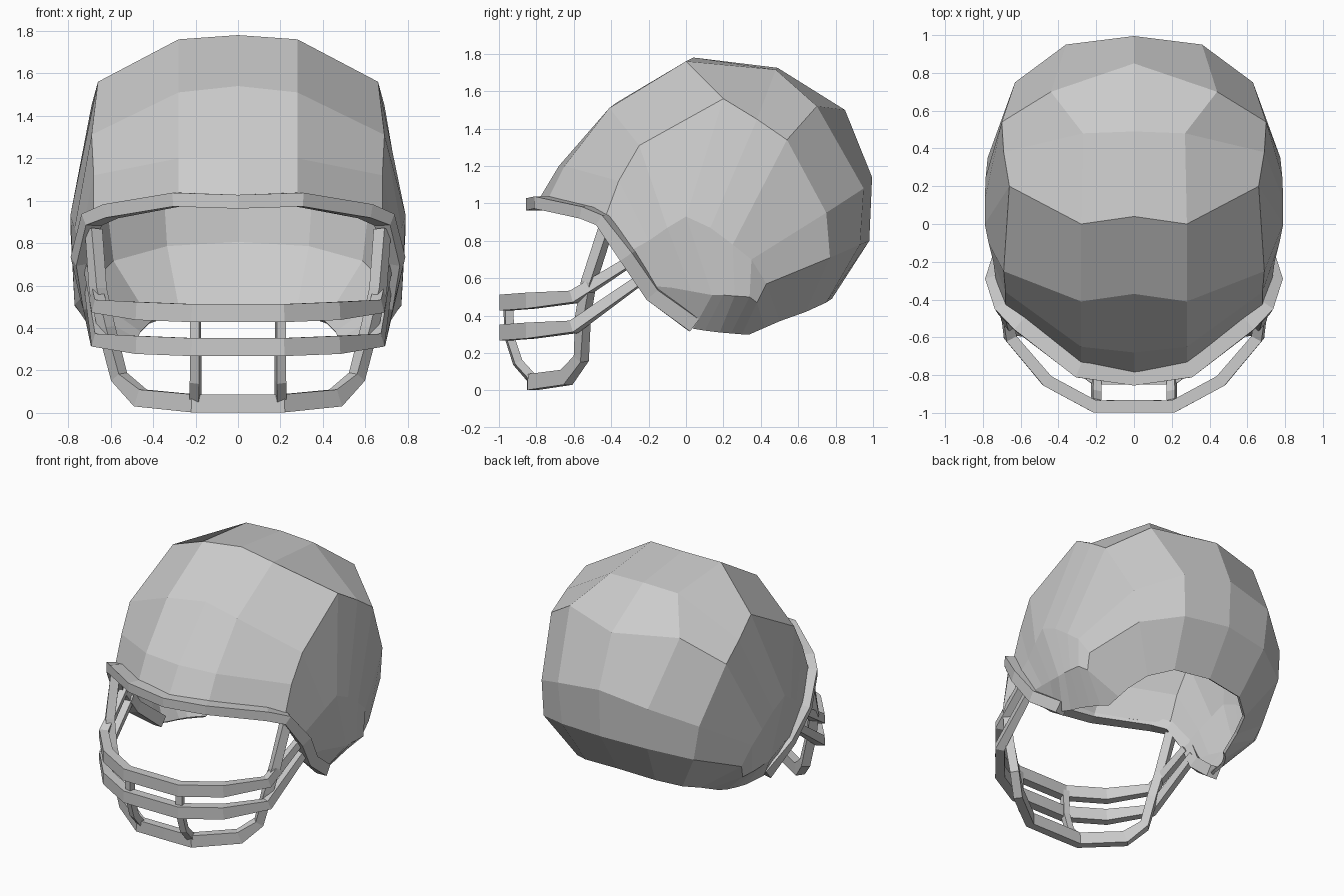
import bpy
import bmesh
from mathutils import Vector

if "Cube" in bpy.data.objects:
    bpy.data.objects.remove(bpy.data.objects["Cube"])


def make_object(name, bm):
    mesh = bpy.data.meshes.new(name)
    bm.to_mesh(mesh)
    bm.free()
    obj = bpy.data.objects.new(name, mesh)
    bpy.context.collection.objects.link(obj)
    return obj


def mirrored(half):
    """Extend a path that starts on x = 0 to both sides."""
    return [(-x, y, z) for x, y, z in reversed(half[1:])] + half


def sweep(name, path, sizes):
    """Rectangular bar; sizes = (outward depth, width) for each point."""
    pts = [Vector(p) for p in path]
    bm = bmesh.new()
    rings = []
    for i, p in enumerate(pts):
        a = (p - pts[i - 1]).normalized() if i else Vector()
        b = (pts[i + 1] - p).normalized() if i < len(pts) - 1 else Vector()
        t = (a + b).normalized()
        out = Vector((p.x, p.y, 0)).normalized()
        out = (out - t * out.dot(t)).normalized()
        side = t.cross(out)
        d, w = sizes[i]
        rings.append([bm.verts.new(p + out * d / 2 * u + side * w / 2 * v)
                      for u, v in ((-1, -1), (1, -1), (1, 1), (-1, 1))])
    for r, s in zip(rings, rings[1:]):
        for k in range(4):
            bm.faces.new((r[k], r[(k + 1) % 4], s[(k + 1) % 4], s[k]))
    bm.faces.new(rings[0][::-1])
    bm.faces.new(rings[-1])
    bmesh.ops.recalc_face_normals(bm, faces=bm.faces[:])
    return make_object(name, bm)


# Shell: ribs run from the front rim over the crown to the rear bottom edge
centre = [(0, -.80, 1.0), (0, -.68, 1.2), (0, -.37, 1.54), (0, .04, 1.78), (0, .49, 1.725),
          (0, .85, 1.5), (0, .995, 1.14), (0, .98, .80), (0, .78, .49)]
crown = [(.28, -.75, 1.0), (.28, -.65, 1.2), (.28, -.41, 1.51), (.28, 0, 1.76), (.27, .48, 1.715),
         (.44, .70, 1.52), (.36, .95, 1.08), (.34, .93, .78), (.28, .75, .47)]
upper = [(.68, -.43, .93), (.68, -.36, 1.12), (.69, -.25, 1.31), (.66, .20, 1.56), (.69, .38, 1.45),
         (.70, .54, 1.34), (.63, .75, .95), (.60, .77, .71), (.42, .64, .42)]
flank = [(.73, -.31, .74), (.745, -.20, .80), (.77, -.10, .87), (.79, 0, .93), (.79, .13, .87),
         (.785, .25, .78), (.775, .35, .70), (.745, .43, .57), (.47, .50, .37)]
low = [(.715, -.20, .56), (.73, -.08, .55), (.75, .03, .53), (.77, .14, .51), (.77, .20, .51),
       (.77, .26, .505), (.765, .34, .50), (.72, .38, .47), (.485, .42, .335)]
jaw = [(.69, -.15, .50), (.68, -.09, .44), (.66, -.03, .39), (.65, .04, .33), (.63, .10, .32),
       (.61, .18, .31), (.58, .24, .305), (.54, .30, .30), (.50, .34, .30)]
half = [centre, crown, upper, flank, low, jaw]
ribs = [[(-x, y, z) for x, y, z in r] for r in half[:0:-1]] + half
bm = bmesh.new()
grid = [[bm.verts.new(p) for p in rib] for rib in ribs]
for r, s in zip(grid, grid[1:]):
    for j in range(len(r) - 1):
        bm.faces.new((r[j], s[j], s[j + 1], r[j + 1]))
shell = make_object("helmet_shell", bm)
solid = shell.modifiers.new("thickness", 'SOLIDIFY')
solid.thickness = .02
solid.offset = -1

# Rim trim around the face opening, broader down the jaw
trim = mirrored([(0, -.81, .995), (.29, -.77, 1.005), (.60, -.53, .95), (.69, -.44, .91),
                 (.74, -.31, .72), (.70, -.18, .52), (.655, .04, .35)])
brow, side = (.09, .065), (.075, .08)
sweep("rim_trim", trim, [side] * 3 + [brow] * 7 + [side] * 3)

# Two horizontal guard bars, thinner where they reach the shell
for name, z, end in (("upper_guard_bar", .47, (.70, -.30, .69)),
                     ("lower_guard_bar", .31, (.70, -.22, .61))):
    path = mirrored([(0, -.965, z), (.21, -.965, z), (.46, -.83, z + .01),
                     (.655, -.60, z + .03), end])
    thick, mid, thin = (.065, .085), (.06, .065), (.045, .05)
    sweep(name, path, [thin, mid] + [thick] * 5 + [mid, thin])

# Chin loop rising to the rim on both sides
chin = mirrored([(0, -.82, .045), (.21, -.82, .045), (.46, -.64, .07), (.56, -.56, .17),
                 (.62, -.55, .40), (.66, -.52, .58), (.68, -.43, .86)])
sweep("chin_loop", chin, [(.06, .06)] * 4 + [(.06, .085)] * 5 + [(.06, .06)] * 4)

# Upright bars joining the guard bars to the chin loop
for sx, label in ((-1, "left"), (1, "right")):
    path = [(sx * .2, -.95, .47), (sx * .2, -.945, .29),
            (sx * .2, -.90, .15), (sx * .2, -.82, .06)]
    sweep("upright_bar_" + label, path, [(.045, .045)] * 4)
